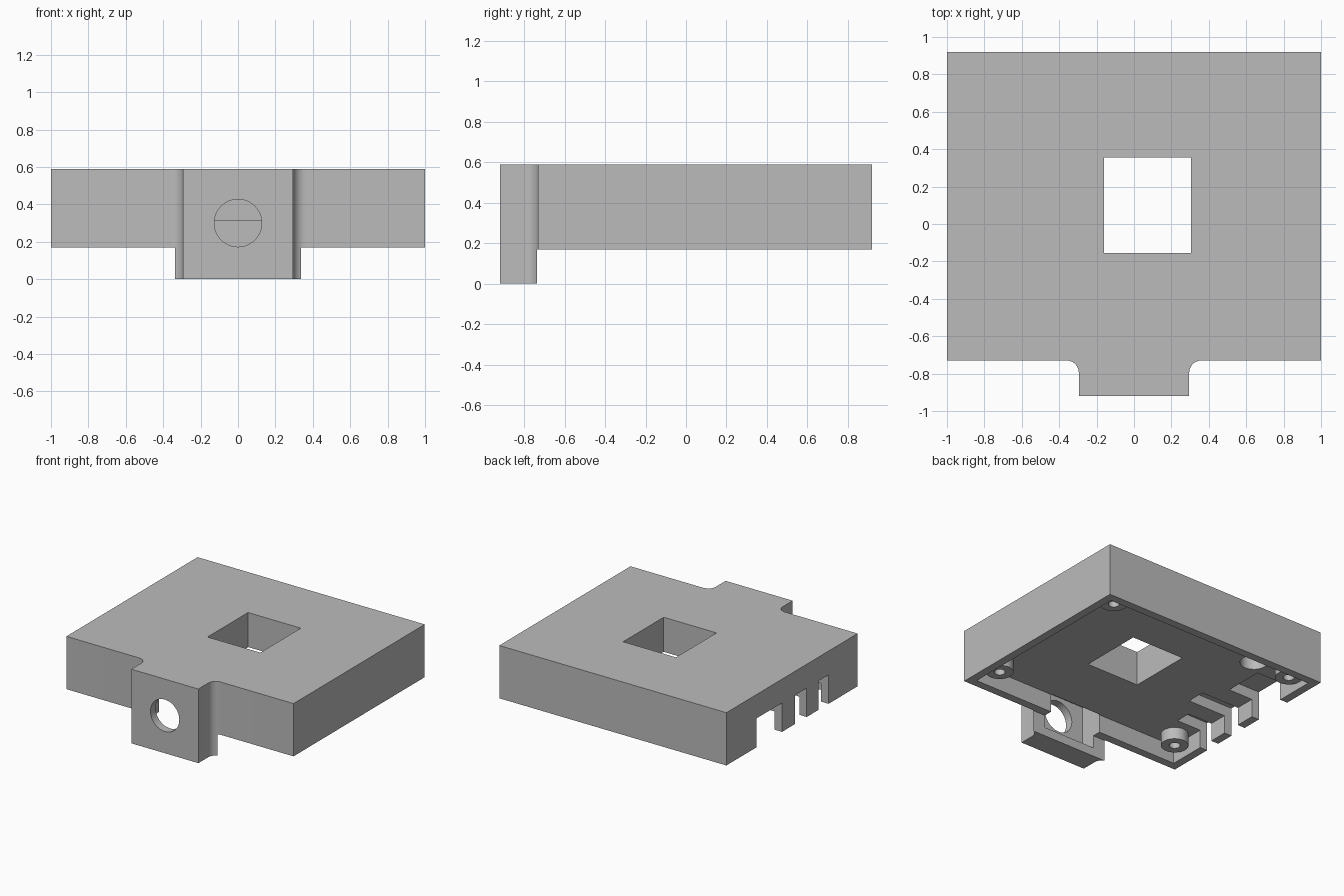
import bpy, bmesh, math
from mathutils import Matrix, Vector

old = bpy.data.objects.get("Cube")
if old:
    bpy.data.objects.remove(old, do_unlink=True)

grey = bpy.data.materials.new("plain grey")
grey.use_nodes = True
colour = (0.5, 0.5, 0.5, 1)
grey.diffuse_color = colour
grey.node_tree.nodes["Principled BSDF"].inputs["Base Color"].default_value = colour


def make_object(name, bm):
    bmesh.ops.recalc_face_normals(bm, faces=bm.faces)
    mesh = bpy.data.meshes.new(name)
    bm.to_mesh(mesh)
    bm.free()
    mesh.materials.append(grey)
    obj = bpy.data.objects.new(name, mesh)
    bpy.context.collection.objects.link(obj)
    return obj


def box(name, x, y, z):
    bm = bmesh.new()
    bmesh.ops.create_cube(bm, size=1)
    for v in bm.verts:
        v.co = Vector([(r[0] + r[1]) / 2 + c * (r[1] - r[0])
                       for r, c in zip((x, y, z), v.co)])
    return make_object(name, bm)


def cylinder(name, centre, radius, depth, axis="Z"):
    bm = bmesh.new()
    turn = Matrix.Rotation(math.pi / 2, 4, "X") if axis == "Y" else Matrix()
    bmesh.ops.create_cone(bm, cap_ends=True, segments=48, radius1=radius,
                          radius2=radius, depth=depth,
                          matrix=Matrix.Translation(centre) @ turn)
    return make_object(name, bm)


def cut(target, cutter):
    cutter.hide_render = True
    mod = target.modifiers.new("cut", "BOOLEAN")
    mod.operation = "DIFFERENCE"
    mod.solver = "EXACT"
    mod.object = cutter
    bpy.context.view_layer.objects.active = target
    bpy.ops.object.modifier_apply(modifier=mod.name)
    bpy.data.objects.remove(cutter, do_unlink=True)


def smooth(obj):
    bpy.ops.object.select_all(action="DESELECT")
    obj.select_set(True)
    bpy.context.view_layer.objects.active = obj
    bpy.ops.object.shade_smooth_by_angle(angle=math.radians(30))


TOP, RIM, CEILING = 0.59, 0.17, 0.315
FRONT, BACK, WALL = -0.73, 0.92, 0.065

# Plate and front tab drawn as one outline, with filleted inner corners
half = [(0.295, -0.92)]
for i in range(11):
    a = math.pi - i * math.pi / 20
    half.append((0.36 + WALL * math.cos(a), FRONT - WALL + WALL * math.sin(a)))
half += [(1, FRONT), (1, BACK)]
outline = half + [(-x, y) for x, y in reversed(half)]
bm = bmesh.new()
face = bm.faces.new([bm.verts.new((x, y, 0)) for x, y in outline])
grown = bmesh.ops.extrude_face_region(bm, geom=[face])
for v in grown["geom"]:
    if isinstance(v, bmesh.types.BMVert):
        v.co.z = TOP
housing = make_object("housing", bm)

# Raise the underside behind the tab, then hollow out the shell
cut(housing, box("under_cutter", (-1.2, 1.2), (-0.735, 1.2), (-0.2, RIM)))
cut(housing, box("cavity_cutter", (WALL - 1, 1 - WALL),
                 (FRONT + WALL, BACK - WALL), (0.05, CEILING)))

# Square window through the plate
cut(housing, box("window_cutter", (-0.16, 0.305), (-0.155, 0.355), (0.1, 0.8)))

# Pocket and round opening in the tab
cut(housing, box("pocket_cutter", (-0.23, 0.23), (-0.855, -0.66), (0.07, 0.46)))
cut(housing, cylinder("opening_cutter", (0, -0.9, 0.3), 0.127, 0.2, "Y"))

# Cable channels through the side wall
for y0, y1, inner in ((0.22, 0.54, -0.72), (-0.09, 0.06, -0.6), (-0.365, -0.24, -0.72)):
    cut(housing, box("channel_cutter", (-1.1, inner), (y0, y1), (0.1, 0.4)))

# Round recess in the ceiling
cut(housing, cylinder("recess_cutter", (-0.6, 0.64, 0.35), 0.1, 0.2))
smooth(housing)

# Screw bosses with pilot holes
for side, x in (("left", 0.83), ("right", -0.83)):
    for end, y in (("back", 0.76), ("front", -0.53)):
        boss = cylinder(f"{end}_{side}_screw_boss", (x, y, 0.27), 0.1, 0.1)
        cut(boss, cylinder("pilot_cutter", (x, y, 0.25), 0.04, 0.12))
        smooth(boss)
